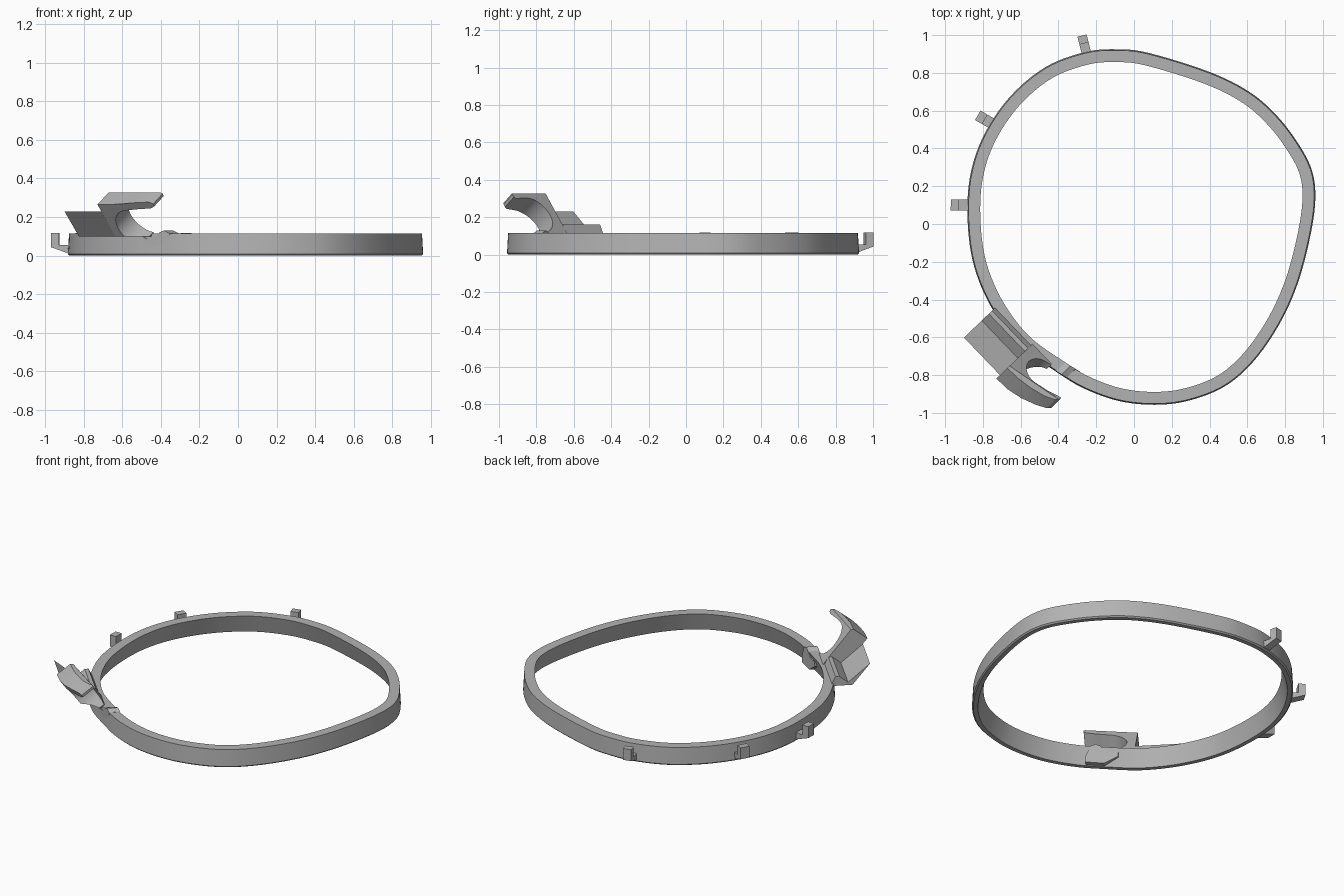
import bpy, bmesh, math
from mathutils import Vector

if "Cube" in bpy.data.objects:
    bpy.data.objects.remove(bpy.data.objects["Cube"])

grey = bpy.data.materials.new("plain grey")
grey.diffuse_color = (0.45, 0.45, 0.45, 1)
grey.use_nodes = True
grey.node_tree.nodes["Principled BSDF"].inputs["Base Color"].default_value = grey.diffuse_color


def make(name, bm, smooth=False):
    bmesh.ops.recalc_face_normals(bm, faces=bm.faces[:])
    me = bpy.data.meshes.new(name)
    bm.to_mesh(me)
    bm.free()
    ob = bpy.data.objects.new(name, me)
    bpy.context.collection.objects.link(ob)
    me.materials.append(grey)
    if smooth:
        bpy.context.view_layer.objects.active = ob
        ob.select_set(True)
        bpy.ops.object.shade_smooth_by_angle(angle=math.radians(30))
        ob.select_set(False)
    return ob


def prism(name, a, b, smooth=False, clip=None):
    """Solid between two matching outlines, optionally trimmed to a height range."""
    bm = bmesh.new()
    va, vb = [bm.verts.new(p) for p in a], [bm.verts.new(p) for p in b]
    bm.faces.new(va)
    bm.faces.new(vb[::-1])
    for i in range(len(va)):
        j = (i + 1) % len(va)
        bm.faces.new((va[i], vb[i], vb[j], va[j]))
    for z, up in clip or ():
        bmesh.ops.bisect_plane(bm, geom=bm.verts[:] + bm.edges[:] + bm.faces[:],
                               plane_co=(0, 0, z), plane_no=(0, 0, up), clear_outer=True)
        bmesh.ops.holes_fill(bm, edges=[e for e in bm.edges if e.is_boundary])
    return make(name, bm, smooth)


# Ring: smooth closed outline with a tapered wall section
outline = [(-.09, .925), (.08, .905), (.40, .805), (.61, .70), (.75, .58), (.86, .44),
           (.94, .29), (.96, .13), (.93, -.08), (.865, -.32), (.77, -.53), (.635, -.725),
           (.48, -.86), (.29, -.935), (.11, -.957), (-.08, -.937), (-.26, -.873),
           (-.40, -.79), (-.60, -.645), (-.75, -.45), (-.845, -.23), (-.88, 0),
           (-.87, .24), (-.80, .46), (-.66, .67), (-.47, .83), (-.26, .91)]
pts = [Vector(p) for p in outline]
path = []
for i in range(len(pts)):
    p0, p1, p2, p3 = (pts[(i + k - 1) % len(pts)] for k in range(4))
    for s in range(6):
        t = s / 6
        path.append(0.5 * (2 * p1 + (p2 - p0) * t + (2 * p0 - 5 * p1 + 4 * p2 - p3) * t * t
                           + (3 * p1 - p0 - 3 * p2 + p3) * t ** 3))
section = [(0.008, 0), (0, 0.008), (0.006, 0.115), (0.068, 0.115), (0.035, 0)]
bm = bmesh.new()
rows = []
for i, p in enumerate(path):
    tan = (path[(i + 1) % len(path)] - path[i - 1]).normalized()
    inward = Vector((tan.y, -tan.x))
    rows.append([bm.verts.new((*(p + inward * d), z)) for d, z in section])
for i in range(len(rows)):
    a, b = rows[i - 1], rows[i]
    for k in range(len(section)):
        m = (k + 1) % len(section)
        bm.faces.new((a[k], a[m], b[m], b[k]))
ring = make("ring", bm, True)

# Three small L-shaped catches on the outside of the ring
catch = [(-.015, .004), (.095, .044), (.095, .118), (.052, .118), (.052, .055), (-.015, .055)]
for n, (x, y, ang) in enumerate([(-.875, .10, 179), (-.745, .528, 150), (-.252, .905, 104)]):
    d = Vector((math.cos(math.radians(ang)), math.sin(math.radians(ang)), 0))
    side = Vector((-d.y, d.x, 0)) * (.029 if n != 2 else .025)
    line = [Vector((x, y, z)) + d * r for r, z in catch]
    prism(f"catch_{n + 1}", [p - side for p in line], [p + side for p in line])

# Bracket frame: u runs along the ring, v points outward
U, V, O = Vector((.69, -.72, 0)), Vector((-.72, -.69, 0)), Vector((-.736, -.444, 0))


def loc(u, v, z):
    return O + U * u + V * v + Vector((0, 0, z))


# V-grooved bracket plate
groove = [(0, .10), (0, .115), (.022, .16), (.045, .16), (.097, .118), (.228, .23), (.124, .10)]
prism("bracket_plate", [loc(0, v, z) for v, z in groove], [loc(.276, v, z) for v, z in groove])

# C-shaped hook lying in a sloping plane beside the plate
CU, CT, R = .445, .122, .115
hook = [(.276, -.03), (.276, .28), (.36, .28), (.44, .28), (.52, .28), (.575, .275), (.59, .262),
        (.588, .245), (.57, .235), (.51, .237)]
hook += [(CU + R * math.cos(math.radians(a)), CT + R * math.sin(math.radians(a)))
         for a in range(90, 261, 10)]
hook += [(.41, -.03)]


def slope(u, t, depth):
    bend = .7 * max(0, u - .28) ** 2 * max(0, min(1, t / .25))
    return loc(u, -.01 + .62 * t + .79 * depth - bend, .115 + .79 * t - .62 * depth)


prism("hook", [slope(u, t, 0) for u, t in hook],
      [slope(u, t, .115 if u < .4 else .115 - .15 * (u - .4)) for u, t in hook],
      True, [(.328, 1), (.098, -1)])

# Low fairing where the hook blends into the ring
fairing = [(.37, .10), (.40, .085), (.44, .09), (.475, .122), (.50, .13), (.53, .116),
           (.56, .04), (.56, .005), (.45, .005), (.37, .06)]
prism("hook_fairing", [loc(u, -.045 - .25 * (u - .37), z) for u, z in fairing],
      [loc(u, .022 - .25 * (u - .37), z) for u, z in fairing], True)
